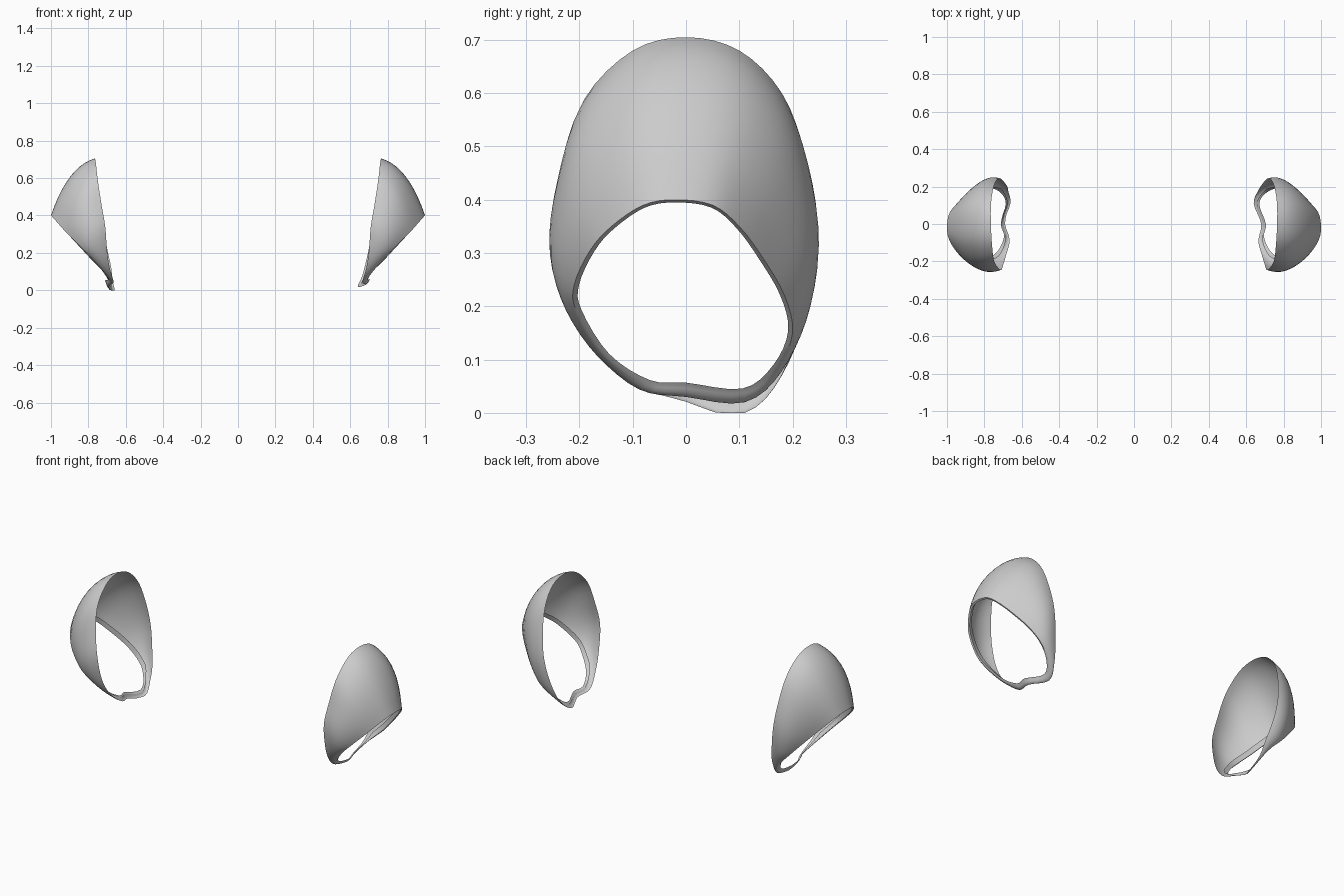
import bpy
import bmesh
import math
from mathutils import Vector

STEPS = 4       # spline subdivisions between outline points
ROWS = 10       # rows of faces between armhole and cuff

cube = bpy.data.objects.get("Cube")
if cube:
    bpy.data.objects.remove(cube, do_unlink=True)

# Outlines as (x, y, z), from the top towards the back and round
ARMHOLE = [
    (.765, 0, .705), (.765, .1, .68), (.755, .18, .6), (.74, .225, .48),
    (.72, .245, .34), (.695, .225, .2), (.665, .18, .08), (.64, .11, .02),
    (.68, 0, .03), (.665, -.09, .045), (.685, -.17, .115), (.7, -.22, .21),
    (.71, -.245, .34), (.73, -.23, .46), (.75, -.19, .59), (.76, -.1, .68)]
CUFF = [
    (1, -.02, .4), (.99, .05, .39), (.955, .1, .35), (.9, .145, .29),
    (.835, .185, .22), (.77, .2, .15), (.7, .17, .085), (.665, .11, .04),
    (.7, 0, .05), (.69, -.07, .055), (.725, -.15, .105), (.8, -.205, .19),
    (.85, -.21, .24), (.915, -.18, .305), (.955, -.14, .35), (.99, -.08, .39)]


def closed_spline(points):
    """Smooth closed curve through the points."""
    pts = [Vector(p) for p in points]
    n = len(pts)
    curve = []
    for i in range(n):
        a, b, c, d = (pts[(i + k) % n] for k in (-1, 0, 1, 2))
        for s in range(STEPS):
            t = s / STEPS
            curve.append(b + (c - a) * t / 2
                         + (a - b * 2.5 + c * 2 - d / 2) * t ** 2
                         + (b * 3 - a - c * 3 + d) * t ** 3 / 2)
    return curve


def sleeve_rings():
    """Rings bulging from armhole to cuff, then a hem folded inside."""
    inner, outer = closed_spline(ARMHOLE), closed_spline(CUFF)
    centre = sum(outer, Vector()) / len(outer)
    rings = [[] for _ in range(ROWS + 3)]
    for a, b in zip(inner, outer):
        span = (b - a).length
        out = Vector((0, a.y, a.z - .36)).normalized()
        control = (a + b) / 2 + (out + Vector((.25, 0, 0))) * span * .29
        for r in range(ROWS + 1):
            t = r / ROWS
            rings[r].append(a * (1 - t) ** 2 + control * 2 * t * (1 - t) + b * t * t)
        inward = (centre - b).normalized()
        back = (a - b).normalized() * min(.03, span / 2)
        rings[ROWS + 1].append(b + inward * .01 + back * .1)
        rings[ROWS + 2].append(b + inward * .01 + back)
    return rings


def sag(p):
    """Lower the rear of the underarm a little."""
    w = max(0, 1 - p.z / .12) * min(1, max(0, (p.y + .05) / .1))
    return Vector((p.x + .025 * w, p.y, max(0, p.z - .024 * w)))


def build_sleeve(name, side, material):
    bm = bmesh.new()
    rows = []
    for ring in sleeve_rings():
        if side < 0:
            ring = [sag(p) for p in ring]
        rows.append([bm.verts.new((p.x * side, p.y, p.z)) for p in ring])
    n = len(rows[0])
    for low, high in zip(rows, rows[1:]):
        for i in range(n):
            j = (i + 1) % n
            quad = [low[i], high[i], high[j], low[j]]
            bm.faces.new(quad if side > 0 else quad[::-1])
    mesh = bpy.data.meshes.new(name)
    bm.to_mesh(mesh)
    bm.free()
    mesh.materials.append(material)
    obj = bpy.data.objects.new(name, mesh)
    bpy.context.collection.objects.link(obj)
    bpy.ops.object.select_all(action='DESELECT')
    obj.select_set(True)
    bpy.context.view_layer.objects.active = obj
    bpy.ops.object.shade_smooth_by_angle(angle=math.radians(50))


# Plain grey cloth
cloth = bpy.data.materials.new("grey_cloth")
cloth.use_nodes = True
grey = (.6, .6, .6, 1)
cloth.diffuse_color = grey
cloth.node_tree.nodes["Principled BSDF"].inputs["Base Color"].default_value = grey

# Pair of cap sleeves
build_sleeve("left_sleeve", 1, cloth)
build_sleeve("right_sleeve", -1, cloth)
